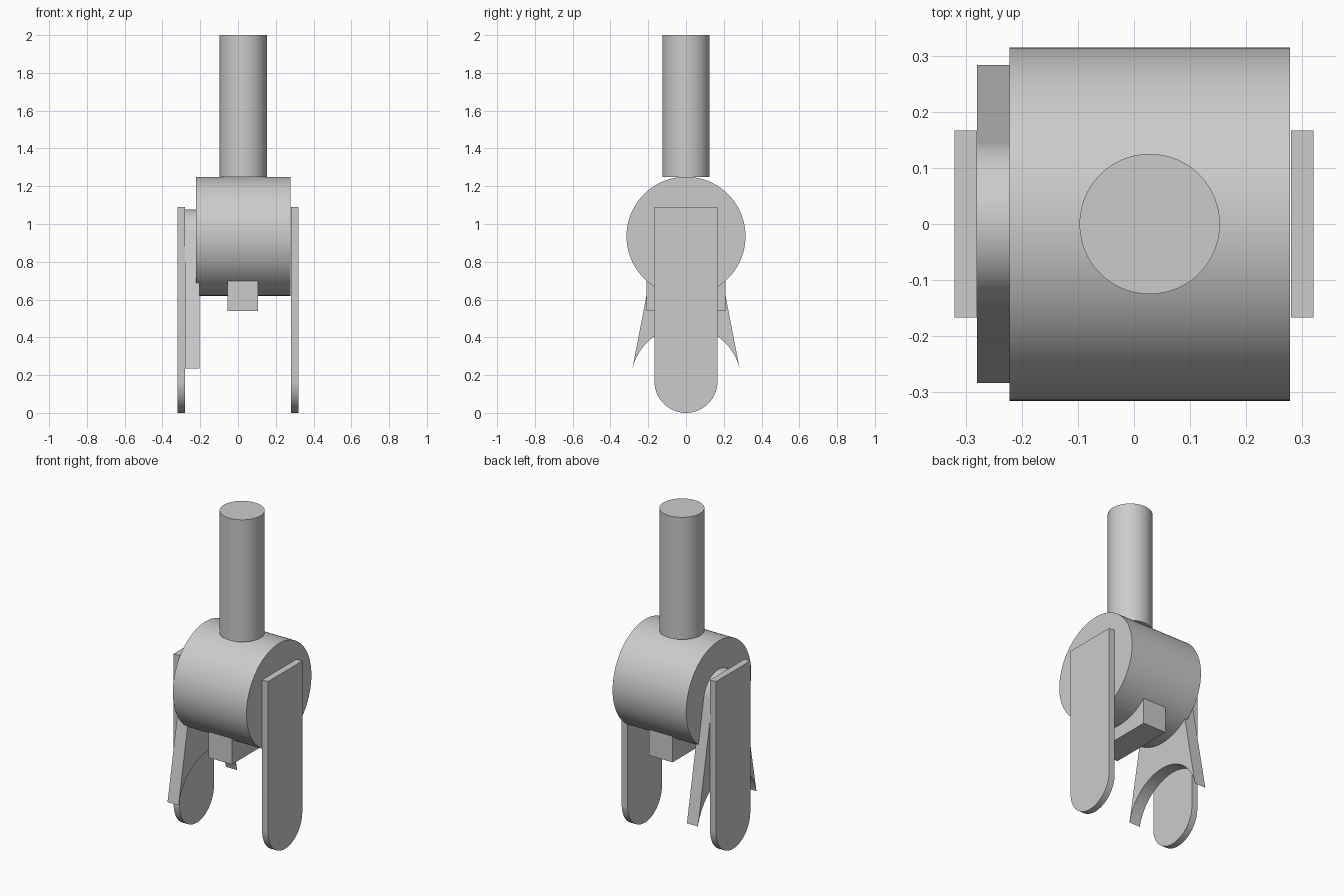
import bpy
from math import sin, cos, pi, atan2, asin

cube = bpy.data.objects.get("Cube")
if cube:
    bpy.data.objects.remove(cube, do_unlink=True)

GREY = (0.6, 0.6, 0.6, 1.0)
metal = bpy.data.materials.new("plain_grey")
metal.use_nodes = True
metal.diffuse_color = GREY
metal.node_tree.nodes["Principled BSDF"].inputs["Base Color"].default_value = GREY


def finish(obj, name):
    """Name, colour and shade a part."""
    obj.name = name
    obj.data.materials.append(metal)
    bpy.ops.object.select_all(action="DESELECT")
    obj.select_set(True)
    bpy.context.view_layer.objects.active = obj
    bpy.ops.object.shade_smooth_by_angle(angle=pi / 6)
    return obj


def arc(cy, cz, r, start, end, steps=40):
    """Points (y, z) along a circular arc."""
    angles = [start + (end - start) * i / steps for i in range(steps + 1)]
    return [(cy + r * cos(a), cz + r * sin(a)) for a in angles]


def slab(name, outline, x0, x1):
    """Extrude a (y, z) outline along x."""
    n = len(outline)
    verts = [(x, y, z) for x in (x0, x1) for y, z in outline]
    faces = [tuple(reversed(range(n))), tuple(range(n, 2 * n))]
    faces += [(i, (i + 1) % n, n + (i + 1) % n, n + i) for i in range(n)]
    mesh = bpy.data.meshes.new(name)
    mesh.from_pydata(verts, [], faces)
    obj = bpy.data.objects.new(name, mesh)
    bpy.context.collection.objects.link(obj)
    return finish(obj, name)


# Upright shaft, resting on the crown of the drum
bpy.ops.mesh.primitive_cylinder_add(vertices=96, radius=0.125, depth=0.75,
                                    location=(0.028, 0, 1.625))
finish(bpy.context.object, "shaft")

# Horizontal drum
bpy.ops.mesh.primitive_cylinder_add(vertices=128, radius=0.315, depth=0.5,
                                    location=(0.028, 0, 0.935), rotation=(0, pi / 2, 0))
finish(bpy.context.object, "drum")

# Crossbar block under the drum
bpy.ops.mesh.primitive_cube_add(size=1, location=(0.025, 0, 0.62))
block = bpy.context.object
block.scale = (0.16, 0.418, 0.16)
finish(block, "crossbar")

# Side plates with rounded lower ends
W = 0.167
plate = [(W, 1.09), (-W, 1.09)] + arc(0, W, W, pi, 2 * pi)
slab("right_plate", plate, -0.32, -0.28)
slab("left_plate", plate, 0.28, 0.32)

# Flared bracket: round head, sides tangent to it, arched cut-out below
HEAD_Z, HEAD_R = 0.93, 0.147
TIP_Y, TIP_Z = 0.284, 0.235
ARCH_Z, ARCH_R = 0.166, 0.292
reach = (TIP_Y ** 2 + (HEAD_Z - TIP_Z) ** 2) ** 0.5
tangent = atan2(TIP_Z - HEAD_Z, TIP_Y) + pi / 2 - asin(HEAD_R / reach)
tip = atan2(TIP_Z - ARCH_Z, TIP_Y)
bracket = arc(0, HEAD_Z, HEAD_R, tangent, pi - tangent)
bracket += arc(0, ARCH_Z, ARCH_R, pi - tip, tip)
slab("flared_bracket", bracket, -0.28, -0.205)
